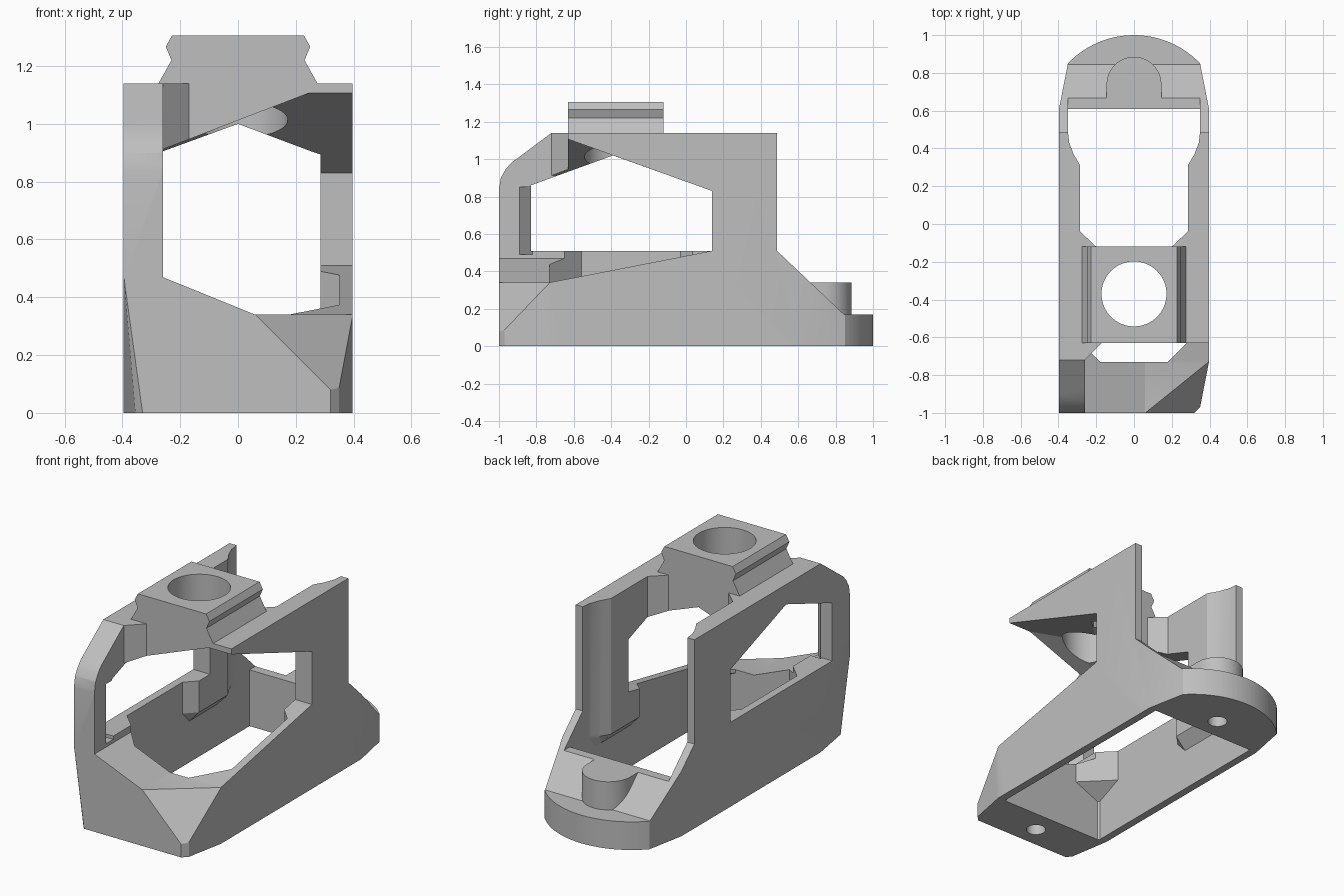
import bpy, bmesh, math
from mathutils import Vector

cube = bpy.data.objects.get("Cube")
if cube:
    bpy.data.objects.remove(cube, do_unlink=True)

grey = bpy.data.materials.new("plain_grey")
grey.use_nodes = True
COLOUR = (0.52, 0.52, 0.52, 1)
grey.diffuse_color = COLOUR
grey.node_tree.nodes["Principled BSDF"].inputs["Base Color"].default_value = COLOUR


def make(name, bm):
    bmesh.ops.recalc_face_normals(bm, faces=bm.faces[:])
    mesh = bpy.data.meshes.new(name)
    bm.to_mesh(mesh)
    bm.free()
    mesh.materials.append(grey)
    obj = bpy.data.objects.new(name, mesh)
    bpy.context.collection.objects.link(obj)
    return obj


def loft(name, rings):
    """Solid through matching rings of 3D points, with end caps."""
    bm = bmesh.new()
    rows = [[bm.verts.new(p) for p in ring] for ring in rings]
    n = len(rows[0])
    for low, high in zip(rows, rows[1:]):
        for i in range(n):
            j = (i + 1) % n
            bm.faces.new((low[i], low[j], high[j], high[i]))
    bmesh.ops.triangulate(bm, faces=bm.faces[:])
    bm.faces.new(rows[0][::-1])
    bm.faces.new(rows[-1])
    return make(name, bm)


def prism(name, axis, pts, lo, hi):
    """Extrude a 2D outline along one axis."""
    place = {"x": lambda p, d: (d, p[0], p[1]),
             "y": lambda p, d: (p[0], d, p[1]),
             "z": lambda p, d: (p[0], p[1], d)}[axis]
    return loft(name, [[place(p, d) for p in pts] for d in (lo, hi)])


def wedge(name, lo, hi, planes):
    """Box trimmed by planes z = a + b*x + c*y; side 1 keeps below, -1 above."""
    bm = bmesh.new()
    bmesh.ops.create_cube(bm, size=1)
    lo, hi = Vector(lo), Vector(hi)
    for v in bm.verts:
        v.co = (lo + hi) / 2 + v.co * (hi - lo)
    for side, a, b, c in planes:
        geom = bm.verts[:] + bm.edges[:] + bm.faces[:]
        bmesh.ops.bisect_plane(bm, geom=geom, plane_co=(0, 0, a),
                               plane_no=Vector((-b, -c, 1)) * side, clear_outer=True)
        bmesh.ops.holes_fill(bm, edges=[e for e in bm.edges if e.is_boundary])
    return make(name, bm)


def mirrored(half):
    return half + [(-x, y) for x, y in reversed(half)]


def circle(cx, cy, r, n=48):
    return [(cx + r * math.cos(2 * math.pi * i / n), cy + r * math.sin(2 * math.pi * i / n))
            for i in range(n)]


def combine(target, tool, operation="DIFFERENCE"):
    mod = target.modifiers.new("cut", "BOOLEAN")
    mod.operation, mod.solver, mod.object = operation, "EXACT", tool
    bpy.context.view_layer.objects.active = target
    bpy.ops.object.modifier_apply(modifier=mod.name)
    bpy.data.objects.remove(tool, do_unlink=True)


# Outer body: side profile limited by the plan outline with a rounded tail
body = prism("bracket_body", "x",
             [(-1, 0), (1, 0), (1, .17), (.845, .17), (.487, .51), (.487, 1.14),
              (-.72, 1.14), (-.935, .98), (-.965, .945), (-.99, .9), (-1, .84)], -.6, .6)
sweep = math.asin(.35 / .483)
tail = [(.483 * math.sin(sweep * k / 12), .517 + .483 * math.cos(sweep * k / 12))
        for k in range(12, -13, -1)]
combine(body, prism("plan", "z", [(-.397, -1.1), (.22, -1.1), (.35, -.97), (.397, -.73),
                                  (.397, .61)] + tail + [(-.397, .61)], -.1, 1.5), "INTERSECT")

# Grooved clamp block on the bridge
combine(body, prism("clamp_block", "y",
                    mirrored([(.287, 1.12), (.275, 1.14), (.23, 1.22), (.25, 1.267), (.228, 1.306)]),
                    -.63, -.12), "UNION")

# Lower cavity: square at the base, flaring in to corner gussets above
front = [(.18, -.73), (.35, -.56)]
rear = [(.35, -.03), (.285, .035), (.285, .31), (.32, .37), (.343, .43), (.35, .49), (.35, .61)]
gusseted = mirrored(front + rear)
square = mirrored([(.34, -.73), (.35, -.72)] + [(.35, y) for x, y in rear])
levels = [(square, -.1), (square, .25), (gusseted, .32), (gusseted, .6)]
combine(body, loft("cavity", [[(x, y, z) for x, y in ring] for ring, z in levels]))

# Rear slot between the two uprights
combine(body, prism("rear_slot", "z",
                    mirrored([(.2, -.12), (.285, -.04)] + rear[2:6] + [(.35, 1.2)]), .34, 2))

# Gabled side window, gabled front window and the open front corner
combine(body, prism("side_window", "x",
                    [(-.83, .51), (.14, .51), (.14, .83), (-.39, 1.02), (-.83, .86)], -1, 1))
combine(body, prism("front_window", "y",
                    [(-.26, .51), (.285, .51), (.285, .893), (0, 1), (-.26, .905)], -1.2, .13))
combine(body, wedge("corner_opening", (-.26, -1.2, .34), (1, .14, 1.5),
                    [(1, .88, 0, -.36), (1, 1.012, .385, 0),
                     (-1, .483, 0, .195), (-1, .364, -.406, 0)]))
combine(body, prism("front_clearance", "z",
                    [(-.26, -1.2), (1, -1.2), (1, -.63), (-.17, -.63), (-.26, -.72)], .7, 2))
combine(body, prism("pillar_chamfer", "z",
                    [(-.255, -.895), (-.255, -.82), (-.33, -.82)], .49, .85))

# Facets on the lower front corners
combine(body, wedge("left_facet", (.0, -1.1, -.1), (.6, -.7, .345), [(-1, 1.641, -1, 1.241)]))
for a, b, c in ((-5.395, -10.44, -1.741), (-8.416, -7.23, -6.03)):
    combine(body, wedge("right_facet", (-.6, -1.1, -.1), (-.3, -.7, .465), [(1, a, b, c)]))

# Rear boss, then the clamp bore and two screw holes underneath
arc = [(.145 * math.cos(math.pi * k / 24), .74 + .145 * math.sin(math.pi * k / 24))
       for k in range(25)]
combine(body, prism("boss", "z", [(.145, .64)] + arc + [(-.145, .64)], .1, .34), "UNION")
combine(body, prism("bore", "z", circle(0, -.37, .172, 64), .8, 2))
for y in (.74, -.87):
    combine(body, prism("screw_hole", "z", circle(0, y, .055, 32), -.1, .25))

# Smooth the round surfaces and keep the edges crisp
bpy.ops.object.select_all(action="DESELECT")
body.select_set(True)
bpy.context.view_layer.objects.active = body
bpy.ops.object.shade_smooth_by_angle(angle=math.radians(20))
